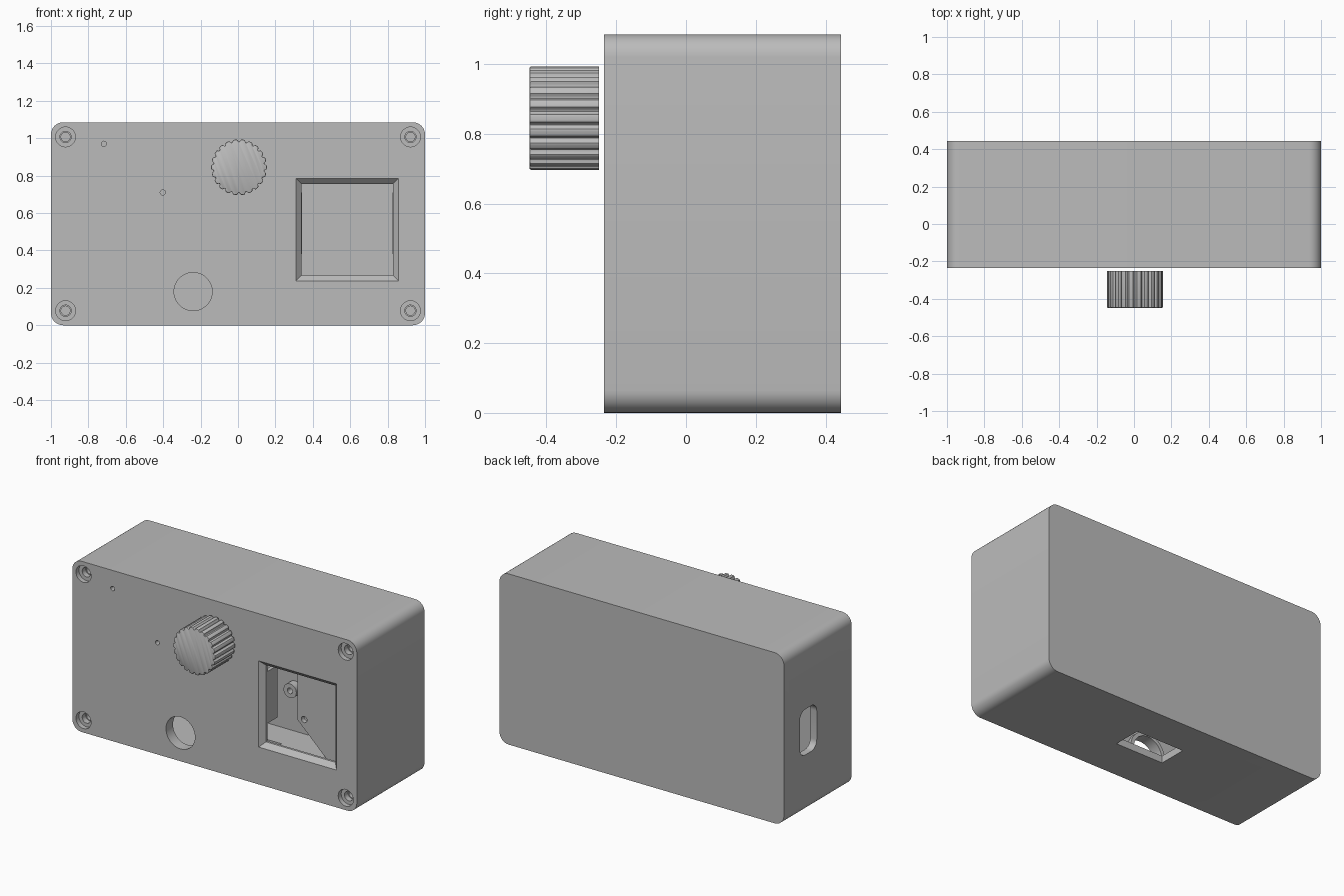
import bpy, bmesh
from math import sin, cos, pi, tanh, radians

cube = bpy.data.objects.get("Cube")
if cube:
    bpy.data.objects.remove(cube, do_unlink=True)

grey = bpy.data.materials.new("light_grey_plastic")
grey.use_nodes = True
tone = (0.5, 0.5, 0.5, 1)
grey.diffuse_color = tone
grey.node_tree.nodes["Principled BSDF"].inputs["Base Color"].default_value = tone


def circle(cx, cz, r, n=32):
    return [(cx + r * cos(2 * pi * i / n), cz + r * sin(2 * pi * i / n)) for i in range(n)]


def rect(a0, a1, b0, b1, r=0, steps=8):
    """Rectangle outline, optionally with rounded corners."""
    if not r:
        return [(a0, b0), (a1, b0), (a1, b1), (a0, b1)]
    corners = [(a1 - r, b1 - r), (a0 + r, b1 - r), (a0 + r, b0 + r), (a1 - r, b0 + r)]
    return [(a + r * cos(pi / 2 * (q + i / steps)), b + r * sin(pi / 2 * (q + i / steps)))
            for q, (a, b) in enumerate(corners) for i in range(steps + 1)]


def loft(name, sections, axis="y"):
    """Closed solid through outlines placed at successive depths along an axis."""
    place = {"x": lambda a, b, d: (d, a, b),
             "y": lambda a, b, d: (a, d, b),
             "z": lambda a, b, d: (a, b, d)}[axis]
    bm = bmesh.new()
    rings = [[bm.verts.new(place(a, b, d)) for a, b in outline] for outline, d in sections]
    n = len(rings[0])
    for lower, upper in zip(rings, rings[1:]):
        for i in range(n):
            j = (i + 1) % n
            bm.faces.new((lower[i], lower[j], upper[j], upper[i]))
    bm.faces.new(rings[0])
    bm.faces.new(rings[-1])
    bmesh.ops.recalc_face_normals(bm, faces=bm.faces)
    mesh = bpy.data.meshes.new(name)
    bm.to_mesh(mesh)
    bm.free()
    mesh.materials.append(grey)
    obj = bpy.data.objects.new(name, mesh)
    bpy.context.collection.objects.link(obj)
    return obj


def prism(name, outline, d0, d1, axis="y"):
    return loft(name, [(outline, d0), (outline, d1)], axis)


def combine(target, tool, operation="DIFFERENCE"):
    """Apply a boolean and discard the tool."""
    mod = target.modifiers.new(operation.lower(), "BOOLEAN")
    mod.operation, mod.solver, mod.object = operation, "EXACT", tool
    graph = bpy.context.evaluated_depsgraph_get()
    graph.update()
    result = bpy.data.meshes.new_from_object(target.evaluated_get(graph))
    target.modifiers.clear()
    target.data = result
    bpy.data.objects.remove(tool, do_unlink=True)


FRONT, BACK, TOP, WALL = -0.235, 0.445, 1.085, 0.045
INNER = FRONT + WALL

# Hollow rounded enclosure
case = prism("enclosure", rect(-1, 1, 0, TOP, 0.065), FRONT, BACK)
combine(case, prism("cavity", rect(-1 + WALL, 1 - WALL, WALL, TOP - WALL, 0.03),
                    INNER, BACK - WALL))

# Corner screw posts with stepped holes
screws = [(x, z) for x in (-0.922, 0.922) for z in (0.078, TOP - 0.078)]
for x, z in screws:
    combine(case, prism("post", circle(x, z, 0.072), FRONT + 0.02, BACK - 0.02), "UNION")
for x, z in screws:
    steps = [(0.053, -0.3), (0.053, -0.205), (0.03, -0.205),
             (0.03, -0.17), (0.024, -0.17), (0.024, 0.0)]
    combine(case, loft("screw_hole", [(circle(x, z, r), y) for r, y in steps]))

# Collar behind the button opening
combine(case, prism("collar", circle(-0.24, 0.18, 0.125, 48), FRONT + 0.02, -0.165), "UNION")

# Round openings in the front: button, two indicator holes, knob shaft
for x, z, r in ((-0.24, 0.18, 0.102), (-0.717, 0.97, 0.014),
                (-0.402, 0.71, 0.014), (0.005, 0.845, 0.045)):
    combine(case, prism("round_hole", circle(x, z, r, 48), -0.3, -0.1))


# Bevelled display window
def window(g):
    return rect(0.34 - g, 0.828 + g, 0.267 - g, 0.755 + g)


combine(case, loft("window_cut", [(window(0.06), FRONT - 0.03), (window(0), FRONT + 0.03),
                                  (window(0), -0.1)]))

# Cable slot in the side and rectangular opening underneath
combine(case, prism("side_slot", rect(0.115, 0.285, 0.37, 0.66, 0.055), -1.1, -0.9, "x"))
combine(case, prism("bottom_slot", rect(-0.178, 0.158, 0.035, 0.215), -0.1, 0.1, "z"))

# Display retaining ribs either side of the window
ribs = [prism(name, rect(x, x + 0.025, 0.38, 0.71), INNER - 0.005, -0.09)
        for name, x in (("left_display_rib", 0.826), ("right_display_rib", 0.317))]

# Inner board with a clipped lower corner
board = prism("inner_board", [(0.28, 0.235), (0.48, 0.044), (0.957, 0.044),
                              (0.957, 0.85), (0.28, 0.85)], 0.2, 0.23)
combine(board, prism("board_hole", circle(0.325, 0.25, 0.02), 0.1, 0.3))

# Small standoff on the back wall
standoff = prism("standoff", circle(0.12, 0.32, 0.045), 0.35, BACK - WALL + 0.005)
combine(standoff, prism("standoff_hole", circle(0.12, 0.32, 0.018), 0.3, 0.39))

# Fluted knob with a softened front edge and a shaft bore
TEETH, FINE = 22, 12


def fluted(shrink):
    outline = []
    for i in range(TEETH * FINE):
        a = 2 * pi * i / (TEETH * FINE)
        r = 0.1415 + 0.0075 * tanh(1.2 + 2 * cos(TEETH * a)) - shrink
        outline.append((0.005 + r * cos(a), 0.845 + r * sin(a)))
    return outline


knob = loft("knob", [(fluted(0.005), -0.449), (fluted(0.0015), -0.4475),
                     (fluted(0), -0.444), (fluted(0), -0.25)])
combine(knob, prism("bore", circle(0.005, 0.845, 0.04), -0.38, -0.2))

# Smooth the curved parts, keep edges crisp
for obj in [case, board, standoff, knob] + ribs:
    bpy.ops.object.select_all(action="DESELECT")
    obj.select_set(True)
    bpy.context.view_layer.objects.active = obj
    bpy.ops.object.shade_smooth_by_angle(angle=radians(35))
